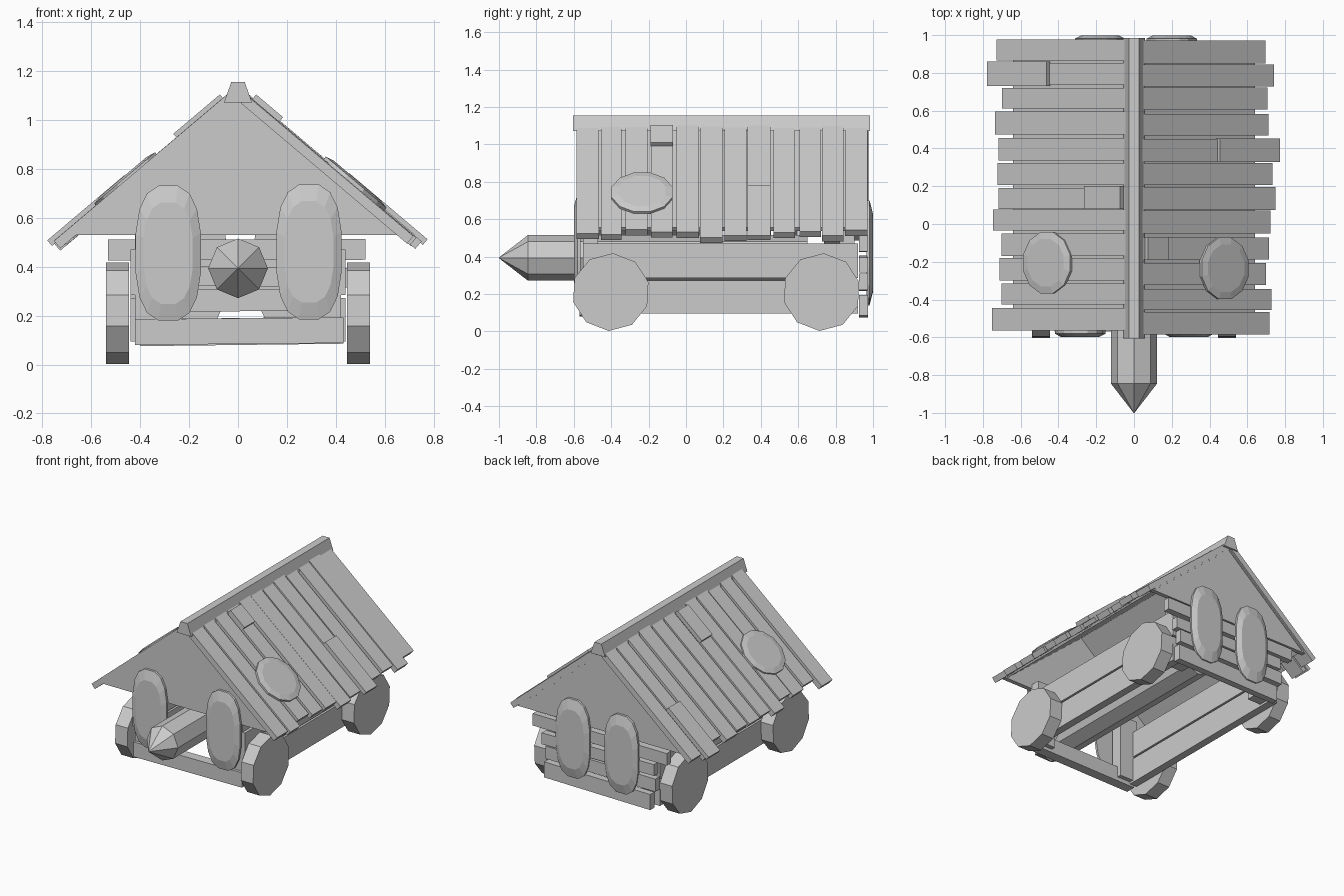
import bpy, bmesh, math, random
from mathutils import Vector

if "Cube" in bpy.data.objects:
    bpy.data.objects.remove(bpy.data.objects["Cube"])

random.seed(4)
wood = bpy.data.materials.new("weathered grey")
wood.diffuse_color = (0.6, 0.6, 0.6, 1)
wood.use_nodes = True
wood.node_tree.nodes["Principled BSDF"].inputs["Base Color"].default_value = wood.diffuse_color


def loft(name, rings):
    """Solid through rings of equal point count, capped at both ends."""
    bm = bmesh.new()
    vs = [[bm.verts.new(p) for p in r] for r in rings]
    n = len(rings[0])
    for a, b in zip(vs, vs[1:]):
        for i in range(n):
            j = (i + 1) % n
            bm.faces.new((a[i], a[j], b[j], b[i]))
    bm.faces.new(vs[0])
    bm.faces.new(vs[-1])
    bmesh.ops.recalc_face_normals(bm, faces=bm.faces)
    me = bpy.data.meshes.new(name)
    bm.to_mesh(me)
    bm.free()
    me.materials.append(wood)
    ob = bpy.data.objects.new(name, me)
    bpy.context.collection.objects.link(ob)
    return ob


def along_y(name, profile, y0, y1):
    return loft(name, [[(x, y, z) for x, z in profile] for y in (y0, y1)])


def box(name, x0, x1, y0, y1, z0, z1, tilt=0):
    return along_y(name, [(x0, z0), (x1, z0 + tilt), (x1, z1 + tilt), (x0, z1)], y0, y1)


def ring(n, r, phase=0):
    return [(r * math.cos(2 * math.pi * i / n + phase),
             r * math.sin(2 * math.pi * i / n + phase)) for i in range(n)]


# Roof slope: unit direction down the slope and its outward normal
ANG = math.radians(40.2)
C, S = math.cos(ANG), math.sin(ANG)


def slope(side, x, h):
    """Point on the roof cross-section: x outward, h above the board tops."""
    return (side * (x + h * S), 1.137 - x * math.tan(ANG) + h * C)


def roof_plank(name, side, x0, x1, yc, w, top=0.0, thick=0.04):
    prof = [slope(side, x0, top - thick), slope(side, x1, top - thick),
            slope(side, x1, top), slope(side, x0, top)]
    return along_y(name, prof, yc - w / 2, yc + w / 2)


# Roof sheathing and the loose boards on top of it
rows = {
    -1: [(.92, .73), (.795, .755), (.665, .70), (.535, .735), (.395, .72), (.265, .725),
         (.135, .72), (.02, .745), (-.11, .70), (-.24, .715), (-.37, .70), (-.505, .75)],
    1: [(.91, .70), (.785, .74), (.665, .71), (.525, .715), (.39, .72), (.265, .735),
        (.135, .75), (.01, .72), (-.13, .715), (-.265, .70), (-.40, .73), (-.525, .72)],
}
for side, boards in rows.items():
    roof_plank("roof_sheathing", side, 0.0, 0.66, 0.2, 1.53, -0.03, 0.025)
    for y, x in boards:
        roof_plank("roof_board", side, 0.04, x, y, random.uniform(.108, .122),
                   random.uniform(-.006, .004))

# Repair boards lying over the roof
for side, x0, x1, y, w in ((-1, .45, .765, .795, .13), (1, .44, .76, .39, .125),
                           (-1, .06, .25, .14, .12), (1, .06, .17, -.13, .12)):
    roof_plank("patch_board", side, x0, x1, y, w, 0.022, 0.03)

# Round shields on the roof
for side, x, y in ((-1, .455, -.205), (1, .475, -.235)):
    rings = []
    for r, h in ((.168, -.005), (.168, .012), (.13, .02)):
        pts = []
        for u, v in ring(12, r, .26):
            px, pz = slope(side, x + u * C, h)
            pts.append((px, y + v, pz))
        rings.append(pts)
    loft("roof_shield", rings)

# Ridge cap
along_y("ridge_cap", [(-.057, 1.07), (.057, 1.07), (.027, 1.155), (-.027, 1.155)], -.605, .985)

# Gable panels and tie beams
for y0, y1 in ((-.565, -.535), (.93, .96)):
    along_y("gable_panel", [(-.57, .615), (.57, .615), (0, 1.09)], y0, y1)
    along_y("tie_beam", [(-.66, .53), (.66, .53), (.64, .56), (.57, .615),
                         (-.57, .615), (-.64, .56)], y0, y1)

# Corner posts, side boards
for s in (-1, 1):
    for y0, y1 in ((-.55, -.47), (.82, .90)):
        box("corner_post", *sorted((s * .28, s * .42)), y0, y1, .11, .56)
    xa, xb = sorted((s * .385, s * .44))
    box("lower_side_board", xa, xb, -.50, .92, .095, .272)
    box("upper_side_board", xa, xb, -.55, .92, .285, .47)

# Cross boards front and back
box("front_sill", -.42, .43, -.57, -.50, .08, .185, .008)
for x0, x1, z0, z1, t in ((-.40, .43, .075, .185, .01), (-.44, .42, .215, .305, .005),
                          (-.43, .45, .325, .405, -.01), (-.53, .52, .425, .51, .003)):
    box("back_board", x0, x1, .925, .972, z0, z1, t)

# Tall shields leaning on both ends
outline = []
for u, v in ring(16, 1, math.pi / 16):
    outline.append((math.copysign(abs(u) ** .75, u), math.copysign(abs(v) ** .75, v)))
for x, z, y, d in ((-.285, .455, -.565, -1), (.29, .46, -.565, -1),
                   (-.18, .415, .965, 1), (.20, .425, .965, 1)):
    loft("tall_shield", [[(x + u * .135 * k, y + d * h, z + v * .28 * k) for u, v in outline]
                         for k, h in ((1, 0), (1, .016), (.75, .034))])

# Ram with pointed head
rings = [[(u, y, .393 + v) for u, v in ring(8, r, math.pi / 2)]
         for y, r in ((.65, .122), (-.845, .122), (-1.0, .002))]
loft("ram_log", rings)

# Ten-sided wheels
for s in (-1, 1):
    for y in (-.402, .725):
        loft("wheel", [[(s * x, y + u, .21 + v) for u, v in ring(10, .208, .26)]
                       for x in (.445, .54)])
